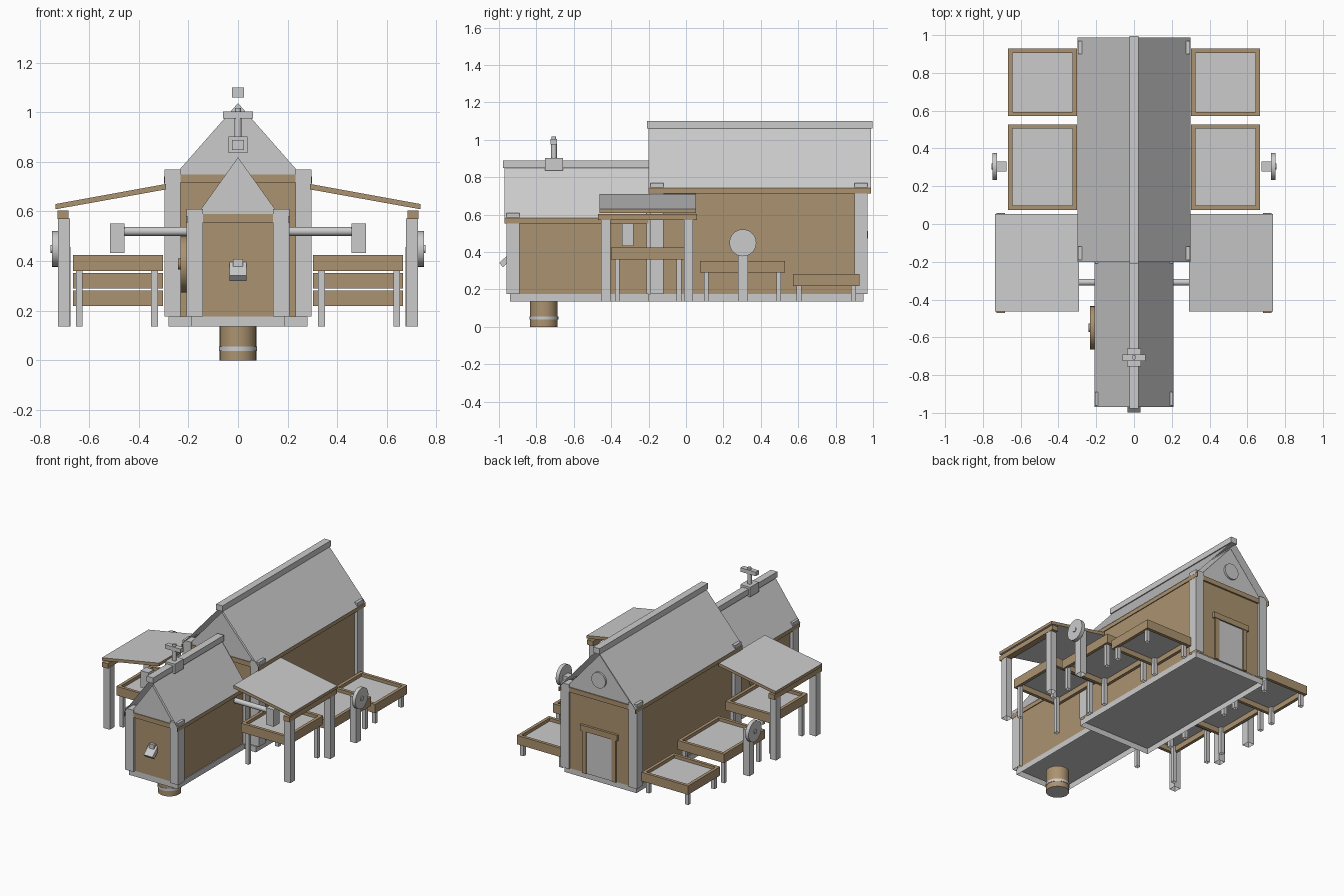
import bpy, bmesh, math
from mathutils import Matrix, Vector

if "Cube" in bpy.data.objects:
    bpy.data.objects.remove(bpy.data.objects["Cube"])


def material(name, col):
    m = bpy.data.materials.new(name)
    m.diffuse_color = (*col, 1)
    m.use_nodes = True
    m.node_tree.nodes["Principled BSDF"].inputs["Base Color"].default_value = m.diffuse_color
    return m


GREY = material("pale_grey", (0.6, 0.6, 0.6))
WOOD = material("brown_wood", (0.41, 0.29, 0.16))


def finish(name, bm, mat):
    me = bpy.data.meshes.new(name)
    bm.to_mesh(me)
    bm.free()
    me.materials.append(mat)
    ob = bpy.data.objects.new(name, me)
    bpy.context.collection.objects.link(ob)
    return ob


def box(name, x, y, z, mat, tilt=0, open_bottom=False):
    """Box from (min, max) ranges, optionally tilted about x or without its underside."""
    bm = bmesh.new()
    c = Vector([(r[0] + r[1]) / 2 for r in (x, y, z)])
    s = [r[1] - r[0] for r in (x, y, z)]
    m = Matrix.Translation(c) @ Matrix.Rotation(tilt, 4, 'X') @ Matrix.Diagonal((*s, 1))
    bmesh.ops.create_cube(bm, size=1, matrix=m)
    bmesh.ops.recalc_face_normals(bm, faces=bm.faces)
    if open_bottom:
        low = [f for f in bm.faces if f.normal.z < -0.9]
        bmesh.ops.delete(bm, geom=low, context='FACES_ONLY')
    return finish(name, bm, mat)


def side_box(name, side, x, y, z, mat, **kw):
    return box(name, sorted((side * x[0], side * x[1])), y, z, mat, **kw)


def cylinder(name, centre, r, depth, axis, mat, n=32):
    bm = bmesh.new()
    rot = {'X': Matrix.Rotation(math.pi / 2, 4, 'Y'),
           'Y': Matrix.Rotation(math.pi / 2, 4, 'X'), 'Z': Matrix()}[axis]
    bmesh.ops.create_cone(bm, cap_ends=True, segments=n, radius1=r, radius2=r,
                          depth=depth, matrix=Matrix.Translation(centre) @ rot)
    ob = finish(name, bm, mat)
    for p in ob.data.polygons:
        p.use_smooth = len(p.vertices) == 4
    ob.data.set_sharp_from_angle(angle=math.radians(40))
    return ob


def prism(name, profile, y0, y1, mat):
    """Extrude an x-z profile along y."""
    bm = bmesh.new()
    f = bm.faces.new([bm.verts.new((x, y0, z)) for x, z in profile])
    ext = bmesh.ops.extrude_face_region(bm, geom=[f], use_keep_orig=True)
    bmesh.ops.translate(bm, vec=(0, y1 - y0, 0),
                        verts=[v for v in ext['geom'] if isinstance(v, bmesh.types.BMVert)])
    bmesh.ops.recalc_face_normals(bm, faces=bm.faces)
    return finish(name, bm, mat)


def house(tag, half, y0, y1, eave, ridge, gable_top, gable_half, floor_half, floor_y, back):
    """Walled hall with corner posts, trim, gables, thin roof sheets and ridge beam."""
    wall = half - 0.025
    box(tag + "_floor", (-floor_half, floor_half), floor_y, (0.136, 0.176), GREY,
        open_bottom=True)
    box(tag + "_walls", (-wall, wall), (y0 + 0.03, back - 0.03), (0.176, eave), WOOD,
        open_bottom=True)
    # gable ends
    prism(tag + "_gables", [(-gable_half, eave), (gable_half, eave), (0, gable_top)],
          y0 + 0.02, y1 - 0.028, GREY)
    # end trim beams
    box(tag + "_end_trim", (-half + 0.06, half - 0.06), (y0 + 0.015, back - 0.018),
        (eave - 0.025, eave + 0.008), WOOD)
    for s, side in ((-1, "left"), (1, "right")):
        side_box(f"{tag}_eave_beam_{side}", s, (half - 0.006, half - 0.001), (y0, y1),
                 (eave - 0.028, eave), WOOD)
        for end, a in (("front", y0 + 0.01), ("back", back - 0.085)):
            side_box(f"{tag}_post_{end}_{side}", s, (half - 0.068, half - 0.003),
                     (a, a + 0.07), (0.176, eave + 0.028), GREY, open_bottom=True)
    # thin roof sheets
    bm = bmesh.new()
    rows = [[bm.verts.new((x, y, z)) for y in (y0, y1)]
            for x, z in ((-half, eave), (0, ridge), (half, eave))]
    for a, b in zip(rows, rows[1:]):
        bm.faces.new((a[0], b[0], b[1], a[1]))
    finish(tag + "_roof", bm, GREY)
    box(tag + "_ridge_beam", (-0.025, 0.025), (y0 - 0.008, y1 + 0.008),
        (ridge - 0.02, ridge + 0.02), GREY)


house("main_hall", 0.30, -0.20, 0.988, 0.741, 1.08, 1.037, 0.26, 0.28, (-0.20, 0.95), 0.985)
house("front_hall", 0.21, -0.97, -0.20, 0.581, 0.868, 0.818, 0.17, 0.19, (-0.94, -0.20), -0.125)

# back door and round gable vent
box("back_door", (-0.10, 0.10), (0.94, 0.962), (0.176, 0.475), GREY)
for s, side in ((-1, "left"), (1, "right")):
    side_box("door_jamb_" + side, s, (0.10, 0.13), (0.94, 0.968), (0.176, 0.475), WOOD)
box("door_lintel", (-0.145, 0.145), (0.94, 0.972), (0.473, 0.513), WOOD)
cylinder("gable_vent", (0, 0.96, 0.862), 0.055, 0.026, 'Y', GREY)

# barrel under the front hall, grey underside
barrel = cylinder("barrel", (0, -0.76, 0.075), 0.074, 0.15, 'Z', WOOD)
barrel.data.materials.append(GREY)
for p in barrel.data.polygons:
    p.material_index = int(p.normal.z < -0.9)
cylinder("barrel_band", (0, -0.76, 0.047), 0.077, 0.018, 'Z', GREY)

# round hatch on the left wall
cylinder("round_hatch", (-0.207, -0.55, 0.388), 0.115, 0.05, 'X', WOOD)
cylinder("hatch_knob", (-0.235, -0.55, 0.388), 0.022, 0.012, 'X', WOOD)

# front chute
box("chute", (-0.034, 0.034), (-1.0, -0.915), (0.344, 0.374), GREY, math.radians(43))
box("chute_bracket", (-0.02, 0.02), (-0.96, -0.93), (0.36, 0.408), GREY)

# roof valve
box("valve_base", (-0.038, 0.038), (-0.755, -0.658), (0.835, 0.903), GREY)
cylinder("valve_stem", (0, -0.706, 0.945), 0.015, 0.10, 'Z', GREY, 16)
box("valve_handle", (-0.06, 0.06), (-0.724, -0.69), (0.975, 1.003), GREY)
cylinder("valve_cap", (0, -0.706, 1.007), 0.012, 0.02, 'Z', GREY, 16)


def bed(tag, s, y, z):
    """Bottomless wooden frame holding a thin tray, on four legs."""
    x = (0.303, 0.666)
    t = 0.022
    for i, r in enumerate(((x[0], x[0] + t), (x[1] - t, x[1]))):
        side_box(f"{tag}_side_rail_{i}", s, r, y, z, WOOD)
    for i, r in enumerate(((y[0], y[0] + t), (y[1] - t, y[1]))):
        side_box(f"{tag}_end_rail_{i}", s, (x[0] + t, x[1] - t), r, z, WOOD)
    side_box(tag + "_tray", s, (x[0] + t, x[1] - t), (y[0] + t, y[1] - t),
             (z[1] - 0.026, z[1] - 0.022), GREY)
    for i, lx in enumerate((0.323, 0.627)):
        for j, ly in enumerate((y[0] + 0.02, y[1] - 0.045)):
            side_box(f"{tag}_leg_{i}{j}", s, (lx, lx + 0.027), (ly, ly + 0.025),
                     (0.136, z[1] - 0.026), GREY, open_bottom=True)


for s, side in ((-1, "left"), (1, "right")):
    bed("rear_bed_" + side, s, (0.572, 0.928), (0.219, 0.281))
    bed("middle_bed_" + side, s, (0.075, 0.528), (0.289, 0.352))
    bed("front_bed_" + side, s, (-0.40, -0.005), (0.361, 0.424))

    # sloped canopy: wooden edges, grey sheets above and below
    canopy = prism("canopy_" + side, [(s * 0.29, 0.689), (s * 0.735, 0.609),
                                      (s * 0.735, 0.63), (s * 0.29, 0.711)],
                   -0.462, 0.054, WOOD)
    canopy.data.materials.append(GREY)
    for p in canopy.data.polygons:
        p.material_index = int(abs(p.normal.z) > 0.7)
    side_box("canopy_beam_" + side, s, (0.683, 0.728), (-0.47, 0.058), (0.57, 0.604), WOOD)
    for end, a in (("front", -0.455), ("back", -0.012)):
        side_box(f"canopy_post_{end}_{side}", s, (0.678, 0.726), (a, a + 0.05),
                 (0.136, 0.572), GREY, open_bottom=True)

    # pipe arm with end block
    cylinder("pipe_" + side, (s * 0.33, -0.308, 0.52), 0.018, 0.27, 'X', GREY, 20)
    side_box("pipe_block_" + side, s, (0.457, 0.517), (-0.342, -0.28), (0.433, 0.552), GREY)

    # hand wheel on a post
    side_box("wheel_post_" + side, s, (0.675, 0.724), (0.277, 0.331), (0.136, 0.456), GREY,
             open_bottom=True)
    cylinder("wheel_" + side, (s * 0.737, 0.304, 0.449), 0.072, 0.026, 'X', GREY)
    cylinder("wheel_hub_" + side, (s * 0.745, 0.304, 0.449), 0.016, 0.02, 'X', GREY, 16)
